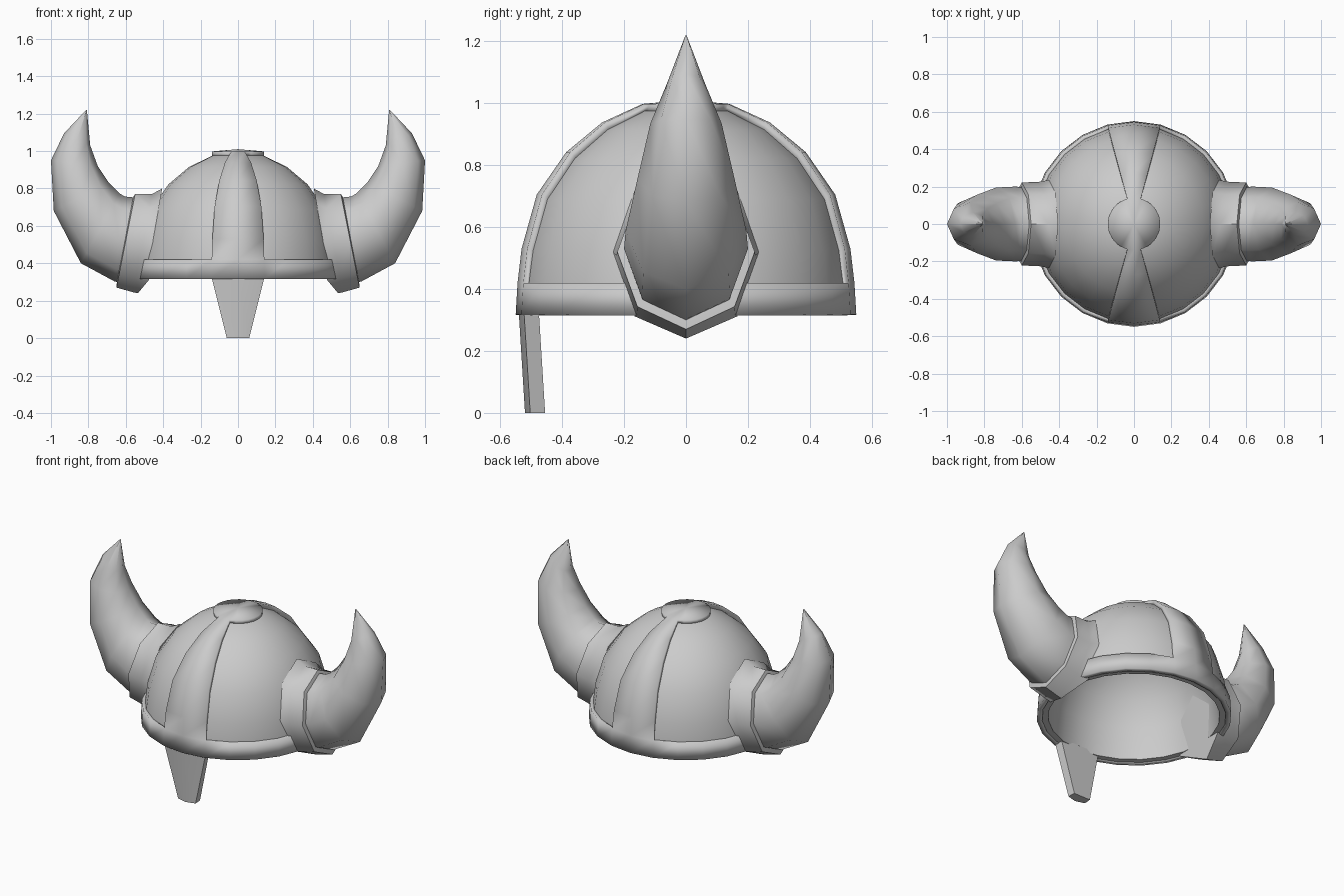
import bpy, bmesh
from math import sin, cos, tau, radians
from mathutils import Vector

if "Cube" in bpy.data.objects:
    bpy.data.objects.remove(bpy.data.objects["Cube"])

SEG = 24


def finish(name, bm, angle, mirror=False, recalc=True):
    bmesh.ops.remove_doubles(bm, verts=bm.verts, dist=1e-4)
    if recalc:
        bmesh.ops.recalc_face_normals(bm, faces=bm.faces)
    mesh = bpy.data.meshes.new(name)
    bm.to_mesh(mesh)
    bm.free()
    ob = bpy.data.objects.new(name, mesh)
    bpy.context.collection.objects.link(ob)
    bpy.ops.object.select_all(action='DESELECT')
    ob.select_set(True)
    bpy.context.view_layer.objects.active = ob
    bpy.ops.object.shade_smooth_by_angle(angle=radians(angle))
    if mirror:
        ob.modifiers.new("Mirror", 'MIRROR')
    return ob


def lathe(profile, keep=lambda ring, seg: True):
    """Revolve (radius, z) points about z, keeping only the chosen faces."""
    bm = bmesh.new()
    rings = [[bm.verts.new((r * cos(tau * i / SEG), r * sin(tau * i / SEG), z))
              for i in range(SEG)] for r, z in profile]
    for j in range(len(rings) - 1):
        for i in range(SEG):
            if keep(j, i):
                k = (i + 1) % SEG
                bm.faces.new((rings[j][i], rings[j][k], rings[j + 1][k], rings[j + 1][i]))
    loose = [v for v in bm.verts if not v.link_faces]
    bmesh.ops.delete(bm, geom=loose, context='VERTS')
    return bm


def oval(top, bottom, half_y, n=8):
    """Ring of points; top and bottom are (x, z) ends of its tilted axis."""
    t, b = Vector((top[0], 0, top[1])), Vector((bottom[0], 0, bottom[1]))
    c, h = (t + b) / 2, (t - b) / 2
    return [c + h * cos(tau * k / n) + Vector((0, half_y * sin(tau * k / n), 0))
            for k in range(n)]


def loft(loops):
    bm = bmesh.new()
    rings = [[bm.verts.new(p) for p in loop] for loop in loops]
    n = len(rings[0])
    for a, b in zip(rings, rings[1:]):
        for i in range(n):
            k = (i + 1) % n
            bm.faces.new((a[i], a[k], b[k], b[i]))
    bm.faces.new(rings[0])
    bm.faces.new(rings[-1])
    return bm


# Hollow cap: inner wall down to the rim, then up the recessed panels
shell = [(0, .935), (.13, .92), (.24, .865), (.335, .785), (.42, .665), (.465, .51),
         (.485, .32), (.532, .32), (.525, .42), (.512, .525), (.464, .69), (.372, .822),
         (.262, .915), (.138, .975), (0, .988)]
finish("helmet_shell", lathe(shell), 40, recalc=False)

# Raised rim, front and back straps and crown disc in one layer
outer = [(.55, .317), (.544, .42), (.531, .53), (.482, .705), (.387, .842), (.271, .938),
         (.14, .998), (0, 1.01)]
STRAPS = (5, 6, 17, 18)
bands = finish("raised_bands",
               lathe(outer, lambda ring, seg: ring in (0, 6) or seg in STRAPS),
               40, recalc=False)
solid = bands.modifiers.new("Thickness", 'SOLIDIFY')
solid.thickness = .03
solid.offset = -1

# Nose guard with a shallow central ridge
sections = []
for z, w, y in ((.34, .145, -.541), (0, .06, -.52)):
    sections.append([Vector(p) for p in ((0, y, z), (w, y + .017, z), (w * .95, y + .065, z),
                                         (-w * .95, y + .065, z), (-w, y + .017, z))])
finish("nose_guard", loft(sections), 20)

# Horn sockets: the root follows the curve of the cap
root = oval((.405, .80), (.535, .24), .235)
for k, x in {1: .42, 7: .42, 2: .455, 6: .455, 3: .475, 5: .475}.items():
    root[k].x = x
for k in (3, 5):
    root[k].z = .312
neck = oval((.46, .77), (.56, .245), .225)
finish("horn_socket",
       loft([root, neck, oval((.55, .77), (.65, .27), .222), oval((.56, .755), (.648, .295), .195)]),
       50, mirror=True)

# Upswept tapering horns
horn = [((.54, .75), (.60, .29), .195), ((.605, .757), (.66, .303), .2),
        ((.635, .775), (.84, .40), .195), ((.69, .83), (.985, .68), .157),
        ((.75, .92), (1.0, .95), .115), ((.79, 1.03), (.93, 1.095), .062),
        ((.808, 1.218), (.812, 1.22), .002)]
finish("horn", loft([oval(*s) for s in horn]), 65, mirror=True)
